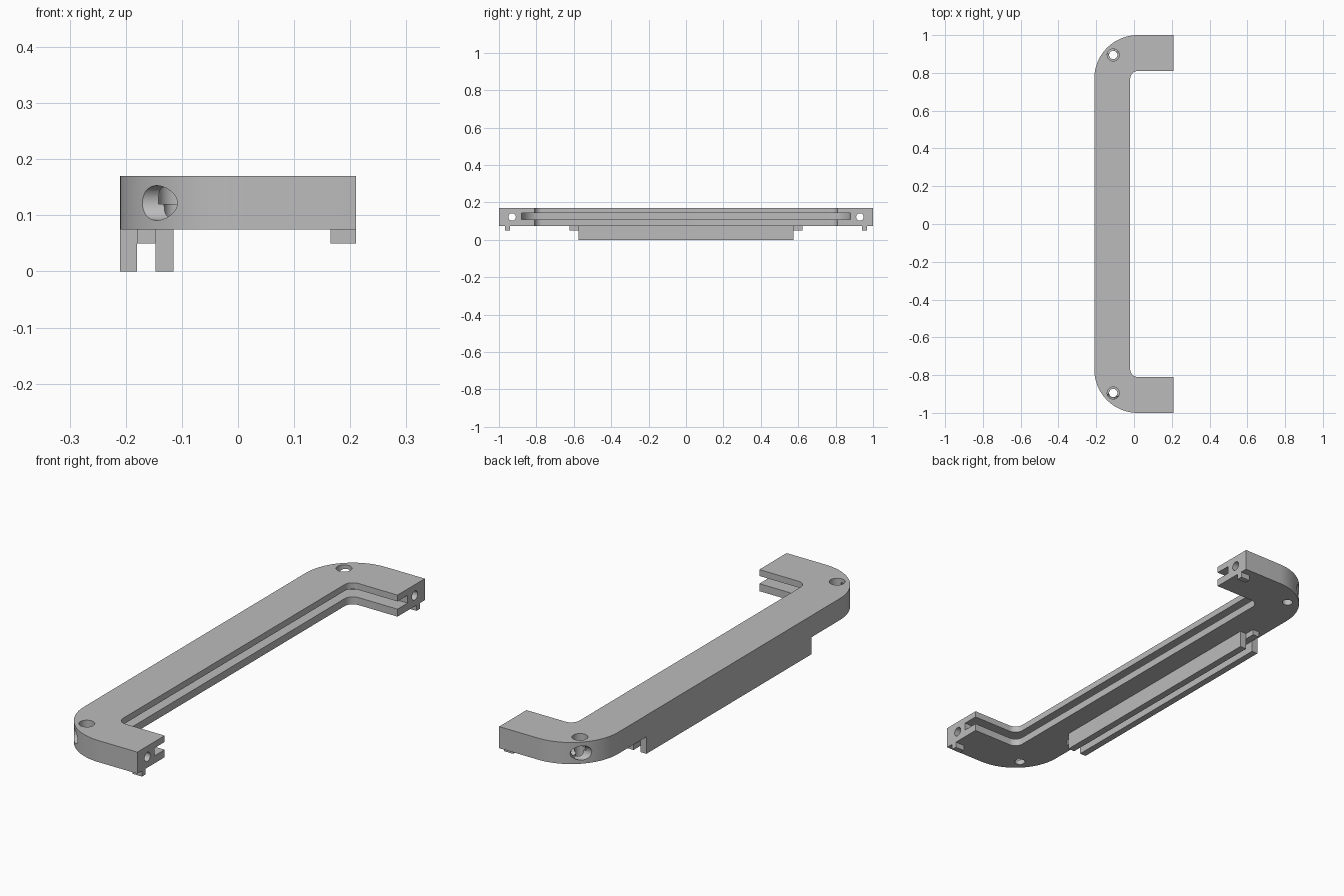
import bpy, bmesh, math
from mathutils import Matrix, Vector

if "Cube" in bpy.data.objects:
    bpy.data.objects.remove(bpy.data.objects["Cube"], do_unlink=True)

grey = bpy.data.materials.new("plain grey")
grey.use_nodes = True
colour = (0.5, 0.5, 0.5, 1)
grey.diffuse_color = colour
grey.node_tree.nodes["Principled BSDF"].inputs["Base Color"].default_value = colour

BEND = Vector((0.02, 0.77))   # shared centre of the inner and outer bends
BOTTOM, TOP = 0.075, 0.17
END = 0.21


def finish(name, bm):
    bmesh.ops.recalc_face_normals(bm, faces=bm.faces)
    mesh = bpy.data.meshes.new(name)
    bm.to_mesh(mesh)
    bm.free()
    mesh.materials.append(grey)
    obj = bpy.data.objects.new(name, mesh)
    bpy.context.collection.objects.link(obj)
    return obj


def prism(name, outline, z0, z1):
    bm = bmesh.new()
    face = bm.faces.new([bm.verts.new((x, y, z0)) for x, y in outline])
    top = bmesh.ops.extrude_face_region(bm, geom=[face])["geom"]
    verts = [v for v in top if isinstance(v, bmesh.types.BMVert)]
    bmesh.ops.translate(bm, verts=verts, vec=(0, 0, z1 - z0))
    return finish(name, bm)


def box(name, x0, x1, y0, y1, z0, z1):
    return prism(name, [(x0, y0), (x1, y0), (x1, y1), (x0, y1)], z0, z1)


def rod(name, start, end, radius):
    a, b = Vector(start), Vector(end)
    turn = (b - a).to_track_quat("Z", "Y").to_matrix().to_4x4()
    bm = bmesh.new()
    bmesh.ops.create_cone(bm, cap_ends=True, segments=32, radius1=radius, radius2=radius,
                          depth=(b - a).length, matrix=Matrix.Translation((a + b) / 2) @ turn)
    return finish(name, bm)


def bent_line(radius, end_x, steps):
    # C-shaped line: straight arm, bend, long side, mirrored bend and arm
    half = [(end_x, BEND.y + radius)]
    for i in range(steps + 1):
        a = math.pi / 2 * (1 + i / steps)
        half.append((BEND.x + radius * math.cos(a), BEND.y + radius * math.sin(a)))
    return half + [(x, -y) for x, y in reversed(half)]


def cut(obj, cutter):
    mod = obj.modifiers.new("cut", "BOOLEAN")
    mod.operation, mod.solver, mod.object = "DIFFERENCE", "EXACT", cutter
    bpy.context.view_layer.objects.active = obj
    bpy.ops.object.modifier_apply(modifier=mod.name)
    bpy.data.objects.remove(cutter, do_unlink=True)


# C-shaped handle body with a slot along its inner side
outline = bent_line(0.23, END, 24) + bent_line(0.04, END, 10)[::-1]
body = prism("handle_body", outline, BOTTOM, TOP)
cut(body, prism("slot_cutter", bent_line(0.11, 0.3, 12), 0.108, 0.142))

# Stepped screw holes, upright and along each arm
for side in (-1, 1):
    y, x = side * 0.895, -0.11
    cut(body, rod("upright_hole", (x, y, 0), (x, y, 0.3), 0.022))
    cut(body, rod("upright_recess", (x, y, 0.12), (x, y, 0.3), 0.032))
    y, z = side * 0.93, 0.122
    cut(body, rod("arm_hole", (-0.3, y, z), (0.3, y, z), 0.02))
    cut(body, rod("arm_recess", (-0.3, y, z), (-0.106, y, z), 0.031))

# Twin rails under the long side, with a longer strip between them
parts = [body,
         box("outer_rail", -0.21, -0.18, -0.575, 0.575, 0, BOTTOM),
         box("inner_rail", -0.147, -0.115, -0.575, 0.575, 0, BOTTOM),
         box("rail_strip", -0.18, -0.147, -0.622, 0.622, 0.05, BOTTOM)]

# Small locating feet under the arm ends
for side, name in ((-1, "front_foot"), (1, "back_foot")):
    ys = sorted((side * 0.942, side * 0.968))
    parts.append(box(name, 0.165, END, ys[0], ys[1], 0.05, BOTTOM))

bpy.ops.object.select_all(action="DESELECT")
for obj in parts:
    obj.select_set(True)
bpy.context.view_layer.objects.active = body
bpy.ops.object.shade_smooth_by_angle(angle=math.radians(30))
